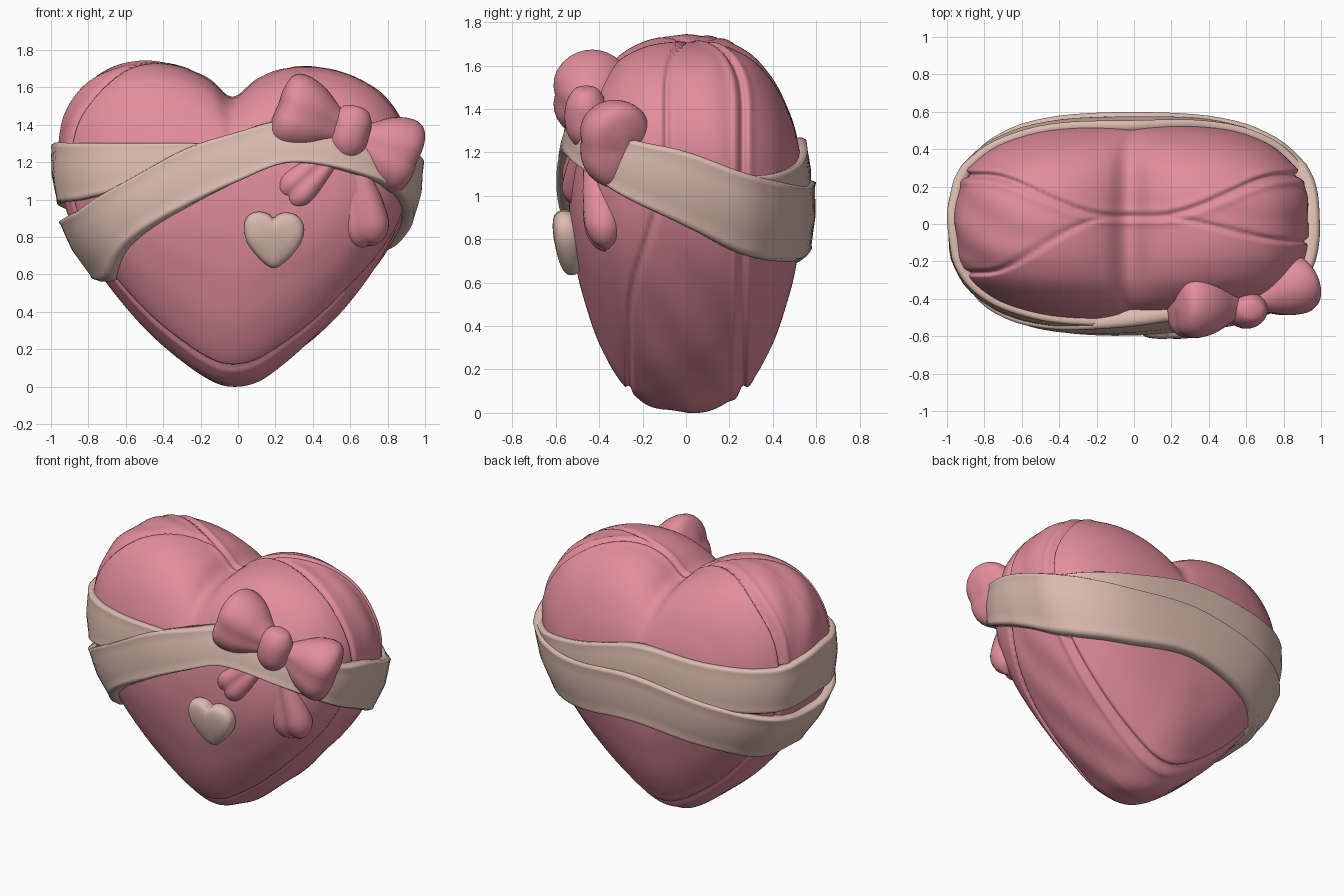
import bpy
import bmesh
from math import sin, cos, pi, radians, exp
from mathutils import Vector, Matrix
from mathutils.bvhtree import BVHTree

old = bpy.data.objects.get("Cube")
if old:
    bpy.data.objects.remove(old)


def material(name, rgb):
    m = bpy.data.materials.new(name)
    m.use_nodes = True
    m.diffuse_color = (*rgb, 1)
    m.node_tree.nodes["Principled BSDF"].inputs["Base Color"].default_value = (*rgb, 1)
    return m


pink = material("rose_pink", (0.76, 0.27, 0.33))
beige = material("warm_beige", (0.71, 0.5, 0.43))


def spline(points, steps, closed=True):
    """Smooth interpolation through a list of tuples."""
    pts = [Vector(p) for p in points]
    n = len(pts)
    get = (lambda i: pts[i % n]) if closed else (lambda i: pts[max(0, min(n - 1, i))])
    out = []
    for i in range(n if closed else n - 1):
        a, b, c, d = (get(i + k) for k in (-1, 0, 1, 2))
        for k in range(steps):
            t = k / steps
            out.append(b + (c - a) * t / 2 + (a * 2 - b * 5 + c * 4 - d) * t * t / 2
                       + (b * 3 - a - c * 3 + d) * t ** 3 / 2)
    if not closed:
        out.append(pts[-1])
    return out


def ramp(v, low, high):
    t = max(0, min(1, (v - low) / (high - low)))
    return t * t * (3 - 2 * t)


def loft(name, rings, mat, cyclic=False):
    """Skin closed rings with quads, capping both ends when not cyclic."""
    n, m = len(rings[0]), len(rings)
    verts = [v for ring in rings for v in ring]
    faces = []
    for r in range(m if cyclic else m - 1):
        a, b = r * n, (r + 1) % m * n
        faces += [(a + i, a + (i + 1) % n, b + (i + 1) % n, b + i) for i in range(n)]
    if not cyclic:
        for ring, base in ((rings[0], 0), (rings[-1], (m - 1) * n)):
            verts.append(sum((Vector(v) for v in ring), Vector()) / n)
            c = len(verts) - 1
            faces += [(base + i, base + (i + 1) % n, c) for i in range(n)]
    mesh = bpy.data.meshes.new(name)
    mesh.from_pydata(verts, [], faces)
    mesh.materials.append(mat)
    bm = bmesh.new()
    bm.from_mesh(mesh)
    bmesh.ops.recalc_face_normals(bm, faces=bm.faces)
    for f in bm.faces:
        f.smooth = True
    bm.to_mesh(mesh)
    bm.free()
    ob = bpy.data.objects.new(name, mesh)
    bpy.context.collection.objects.link(ob)
    return ob


# Heart outline, clockwise from the notch
outline = spline([
    (-.03, 1.545), (.1, 1.64), (.25, 1.7), (.42, 1.71), (.6, 1.67), (.76, 1.58),
    (.87, 1.44), (.93, 1.28), (.93, 1.1), (.88, .9), (.78, .7), (.6, .46), (.4, .25),
    (.2, .09), (.08, .02), (-.04, 0), (-.15, .03), (-.3, .13), (-.5, .31), (-.7, .55),
    (-.85, .77), (-.93, .98), (-.96, 1.2), (-.94, 1.4), (-.88, 1.54), (-.78, 1.65),
    (-.64, 1.72), (-.47, 1.74), (-.3, 1.71), (-.15, 1.64)], 5)
center = Vector((0, 1))


def heart(name, profile, mat, steps=4, relief=lambda p, y: 0):
    """Stack scaled outlines along y; inner ones soften, and the flanks stay fuller."""
    half = spline(profile, steps, closed=False)
    layers = [(s, -y) for s, y in reversed(half)] + [(s, y) for s, y in half[1:]]
    rings = []
    for s, y in layers:
        ring = []
        for p in outline:
            d = p - center
            u = d.normalized()
            q = d.lerp(Vector((u.x * .92, u.y * .8)), max(0, 1 - s) * .8)
            q = center + q * (s ** (1 - .42 * u.x ** 2) + relief(p, y))
            ring.append((q.x, y, q.y))
        rings.append(ring)
    return loft(name, rings, mat)


def seams(p, y):
    """Two grooves with raised lips that run together at the notch, and soft gathers."""
    reach = ramp(abs(p.x), .1, .88) if p.y > 1.2 else 1
    depth = 0
    lines = []
    for side in (-1, 1):
        drift = 1 - .65 * ramp(p.y, .4, 1.2) if side < 0 < p.x else 1
        line = .04 * (1 - reach) + side * .26 * reach * drift
        lines.append(line)
        d = abs(y - line)
        depth = min(depth, -.026 * exp(-(d / .014) ** 2))
        depth += .01 * exp(-((d - .035) / .018) ** 2)
    inside = ramp(y, lines[0], lines[0] + .12) * ramp(-y, -lines[1], .12 - lines[1])
    return depth + inside * .006 * sin(p.x * 9 + p.y * 7 + y * 22)


# Padded heart body
body = heart("heart_body", [
    (1, 0), (.995, .06), (.985, .12), (.965, .18), (.935, .23), (.895, .28), (.85, .32),
    (.78, .365), (.68, .415), (.55, .46), (.4, .5), (.2, .53), (.02, .54)],
    pink, 6, seams)

# Taut hull of the body that the ribbons rest on
hull = bmesh.new()
hull.from_mesh(body.data)
bmesh.ops.convex_hull(hull, input=hull.verts)
tree = BVHTree.FromBMesh(hull)
hull.free()


def surface(angle, z):
    far = Vector((2 * cos(angle), 1.2 * sin(angle), z))
    way = Vector((-far.x, -far.y, 0)).normalized()
    hit = tree.ray_cast(far, way)[0]
    return (hit if hit else Vector((0, 0, z))), -way


section = [(-1, -.6), (-1.02, .6), (-.95, 1), (-.85, .92), (-.5, .92), (0, 1),
           (.5, .92), (.85, .92), (.95, 1), (1.02, .6), (1, -.6), (0, -.6)]


def ribbon(name, height, rows):
    """Band around the body; each row is angle, middle height, half width."""
    step = 8
    heights = spline([(z, w) for _, z, w in rows], step)
    angles = [r[0] for r in rows] + [rows[0][0] + 360]
    rings = []
    for i, (z, w) in enumerate(heights):
        k, f = i // step, i % step / step
        a = radians(angles[k] * (1 - f) + angles[k + 1] * f)
        ring = []
        for v, h in section:
            p, out = surface(a, z + v * w)
            ring.append(p + out * h * height)
        rings.append(ring)
    return loft(name, rings, beige, cyclic=True)


ribbon("upper_ribbon", .04, [
    (180, 1.14, .16), (215, 1.15, .15), (235, 1.18, .12), (255, 1.22, .08),
    (270, 1.22, .06), (290, 1.28, .06), (310, 1.23, .07), (335, 1.12, .1),
    (360, 1.03, .13), (390, .94, .15), (420, 1.01, .14), (450, 1.13, .13),
    (480, 1.11, .14), (510, 1.1, .15)])
ribbon("lower_ribbon", .06, [
    (180, .73, .15), (215, .76, .18), (235, .94, .155), (253, 1.115, .155),
    (270, 1.23, .13), (287, 1.31, .11), (310, 1.25, .12), (335, 1.12, .14),
    (360, 1.03, .17), (390, .91, .18), (420, .87, .17), (450, .91, .16),
    (480, .84, .16), (510, .75, .16)])


# Bow: puffs lofted along an axis, creased along the middle
def puff(name, start, end, rows, crease=0.0, sides=32):
    a, b = Vector(start), Vector(end)
    axis = (b - a).normalized()
    wide = axis.cross(Vector((0, 1, 0))).normalized()
    deep = wide.cross(axis)
    rings = []
    for u, w, d in spline(rows, 5, closed=False):
        ring = []
        for i in range(sides):
            t = 2 * pi * i / sides
            dent = 1 - crease * (1 - abs(cos(t))) ** 2
            bulge = axis * crease * .2 * abs(cos(t)) * max(0, u - .6)
            ring.append(a.lerp(b, u) + wide * w * cos(t) + deep * d * sin(t) * dent + bulge)
        rings.append(ring)
    return loft(name, rings, pink)


loop = [(0, .07, .06), (.2, .115, .11), (.45, .175, .17), (.7, .205, .2),
        (.87, .2, .185), (.96, .16, .14), (1, .08, .06)]
puff("bow_loop_right", (.57, -.44, 1.37), (.22, -.43, 1.5), loop, .15)
puff("bow_loop_left", (.63, -.42, 1.33), (.93, -.29, 1.21),
     [(u, w, d * .9) for u, w, d in loop], .15)
tail = [(0, .05, .05), (.3, .08, .075), (.6, .12, .1), (.82, .135, .105),
        (.95, .095, .07), (1, .03, .02)]
puff("bow_tail_left", (.59, -.43, 1.32), (.69, -.37, .77), tail, .3)
puff("bow_tail_right", (.57, -.46, 1.3), (.26, -.5, 1.01),
     [(u, w * .8, d * .9) for u, w, d in tail], .3)
puff("bow_knot", (.565, -.46, 1.23), (.635, -.46, 1.5),
     [(0, .03, .03), (.06, .07, .06), (.25, .1, .09), (.5, .105, .1),
      (.75, .1, .09), (.94, .07, .06), (1, .03, .03)])

# Small heart charm on the front
charm = heart("small_heart", [(1, 0), (.98, .15), (.9, .3), (.75, .4), (.5, .47),
                              (.25, .5), (.02, .51)], beige)
charm.data.transform(Matrix.Translation((.195, -.545, .79))
                     @ Matrix.Rotation(radians(9), 4, "X")
                     @ Matrix.Diagonal((.17, .12, .175, 1))
                     @ Matrix.Translation((0, 0, -.9)))
